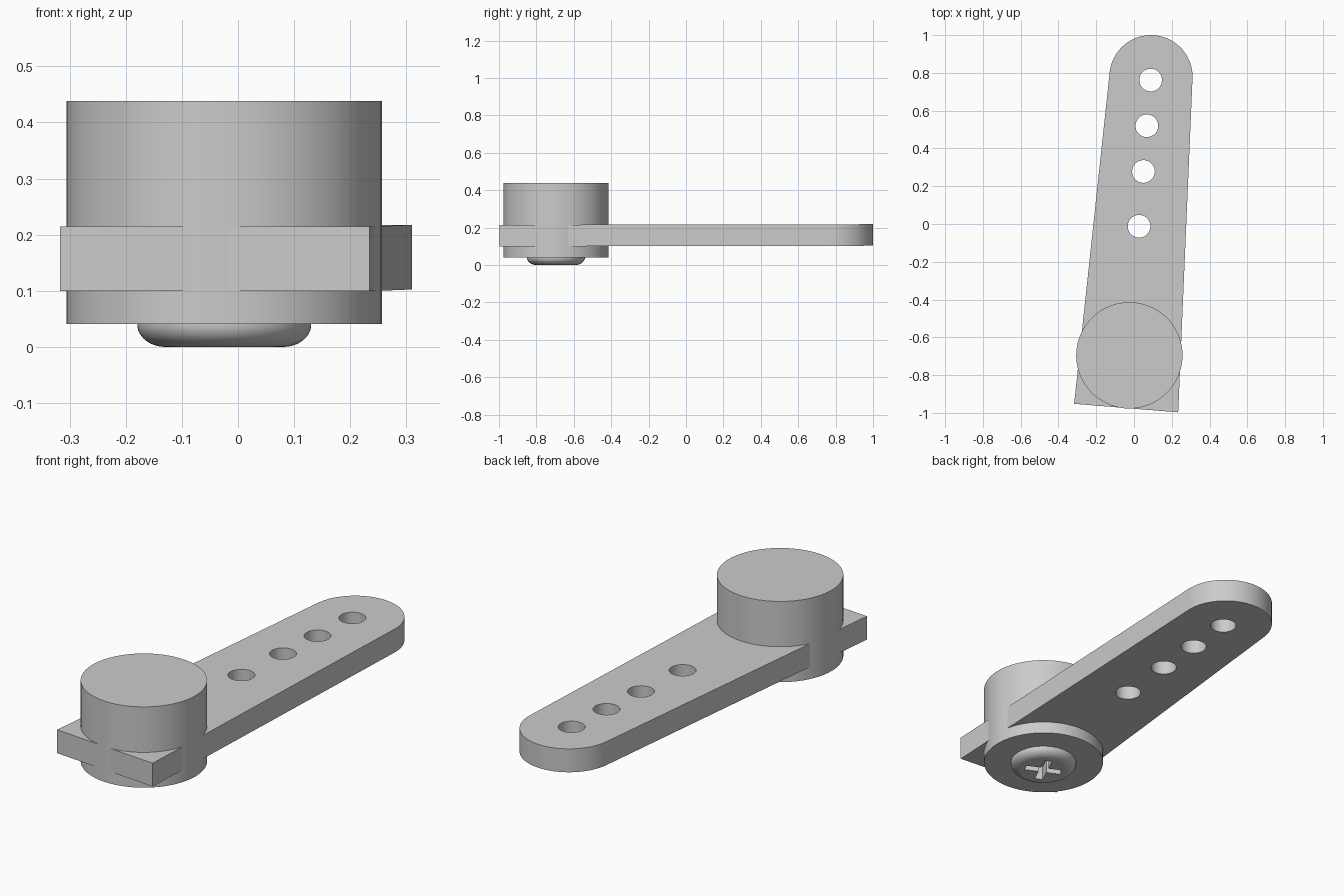
import bpy, bmesh, math
from mathutils import Matrix, Vector

old = bpy.data.objects.get("Cube")
if old:
    bpy.data.objects.remove(old, do_unlink=True)

grey = bpy.data.materials.new("light_grey")
grey.use_nodes = True
colour = (0.6, 0.6, 0.6, 1)
grey.diffuse_color = colour
grey.node_tree.nodes["Principled BSDF"].inputs["Base Color"].default_value = colour


def make(name, bm):
    bmesh.ops.recalc_face_normals(bm, faces=bm.faces)
    mesh = bpy.data.meshes.new(name)
    bm.to_mesh(mesh)
    bm.free()
    mesh.materials.append(grey)
    ob = bpy.data.objects.new(name, mesh)
    bpy.context.collection.objects.link(ob)
    return ob


def add_cylinder(bm, x, y, z0, z1, r, sides):
    bmesh.ops.create_cone(bm, cap_ends=True, segments=sides, radius1=r, radius2=r,
                          depth=z1 - z0, matrix=Matrix.Translation((x, y, (z0 + z1) / 2)))


def cut(target, cutter):
    """Subtract the cutter from the target, then discard it."""
    cutter.hide_render = True
    mod = target.modifiers.new("cut", "BOOLEAN")
    mod.operation = "DIFFERENCE"
    mod.solver = "EXACT"
    mod.object = cutter
    bpy.context.view_layer.objects.active = target
    bpy.ops.object.modifier_apply(modifier=mod.name)
    bpy.data.objects.remove(cutter, do_unlink=True)


def smooth(ob, degrees=30):
    bpy.ops.object.select_all(action="DESELECT")
    ob.select_set(True)
    bpy.context.view_layer.objects.active = ob
    bpy.ops.object.shade_smooth_by_angle(angle=math.radians(degrees))


# Tapered arm with a rounded tip
TIP, TIP_R = Vector((0.09, 0.78)), 0.22
outline = [(-0.317, -0.952), (0.234, -0.997)]
start, end = math.radians(-2), math.radians(173)
for i in range(41):
    a = start + (end - start) * i / 40
    outline.append((TIP.x + TIP_R * math.cos(a), TIP.y + TIP_R * math.sin(a)))
bm = bmesh.new()
base = bm.faces.new([bm.verts.new((x, y, 0.101 + 0.0018 * y)) for x, y in outline])
side = bmesh.ops.extrude_face_region(bm, geom=[base])
bmesh.ops.translate(bm, vec=(0, 0, 0.115),
                    verts=[v for v in side["geom"] if isinstance(v, bmesh.types.BMVert)])
arm = make("arm", bm)

# Row of through holes
bm = bmesh.new()
for x, y in [(0.088, 0.762), (0.068, 0.52), (0.05, 0.278), (0.027, -0.012)]:
    add_cylinder(bm, x, y, 0, 0.4, 0.06, 48)
cut(arm, make("hole_cutter", bm))
smooth(arm)

# Round hub passing through the arm
HUB = (-0.0245, -0.6955)
bm = bmesh.new()
add_cylinder(bm, *HUB, 0.041, 0.438, 0.2815, 96)
hub = make("hub", bm)

# Screw head: rounded profile spun around the hub axis
HEAD_R, FLAT_R, HEIGHT = 0.155, 0.105, 0.045
profile = [(0, HEIGHT), (HEAD_R, HEIGHT)]
for i in range(13):
    a = math.pi / 2 * i / 12
    profile.append((FLAT_R + (HEAD_R - FLAT_R) * math.cos(a), 0.04 * (1 - math.sin(a))))
profile.append((0, 0))
bm = bmesh.new()
verts = [bm.verts.new((r, 0, z)) for r, z in profile]
edges = [bm.edges.new(pair) for pair in zip(verts, verts[1:])]
bmesh.ops.spin(bm, geom=verts + edges, axis=(0, 0, 1), cent=(0, 0, 0),
               angle=math.tau, steps=64)
bmesh.ops.remove_doubles(bm, verts=bm.verts, dist=0.0005)
bmesh.ops.translate(bm, vec=(*HUB, 0), verts=bm.verts)
head = make("screw_head", bm)


# Cross-shaped driver recess, sunk through the head into the hub
def cross_cutter():
    bm = bmesh.new()
    w, length = 0.019, 0.088
    quarter = [(w, w), (w, length), (-w, length)]
    pts = []
    for k in range(4):
        turn = Matrix.Rotation(k * math.pi / 2 - math.radians(25), 2)
        pts += [turn @ Vector(p) for p in quarter]
    face = bm.faces.new([bm.verts.new((HUB[0] + p.x, HUB[1] + p.y, -0.05)) for p in pts])
    out = bmesh.ops.extrude_face_region(bm, geom=[face])
    bmesh.ops.translate(bm, vec=(0, 0, 0.12),
                        verts=[v for v in out["geom"] if isinstance(v, bmesh.types.BMVert)])
    return make("cross_cutter", bm)


for part in (head, hub):
    cut(part, cross_cutter())
    smooth(part)
